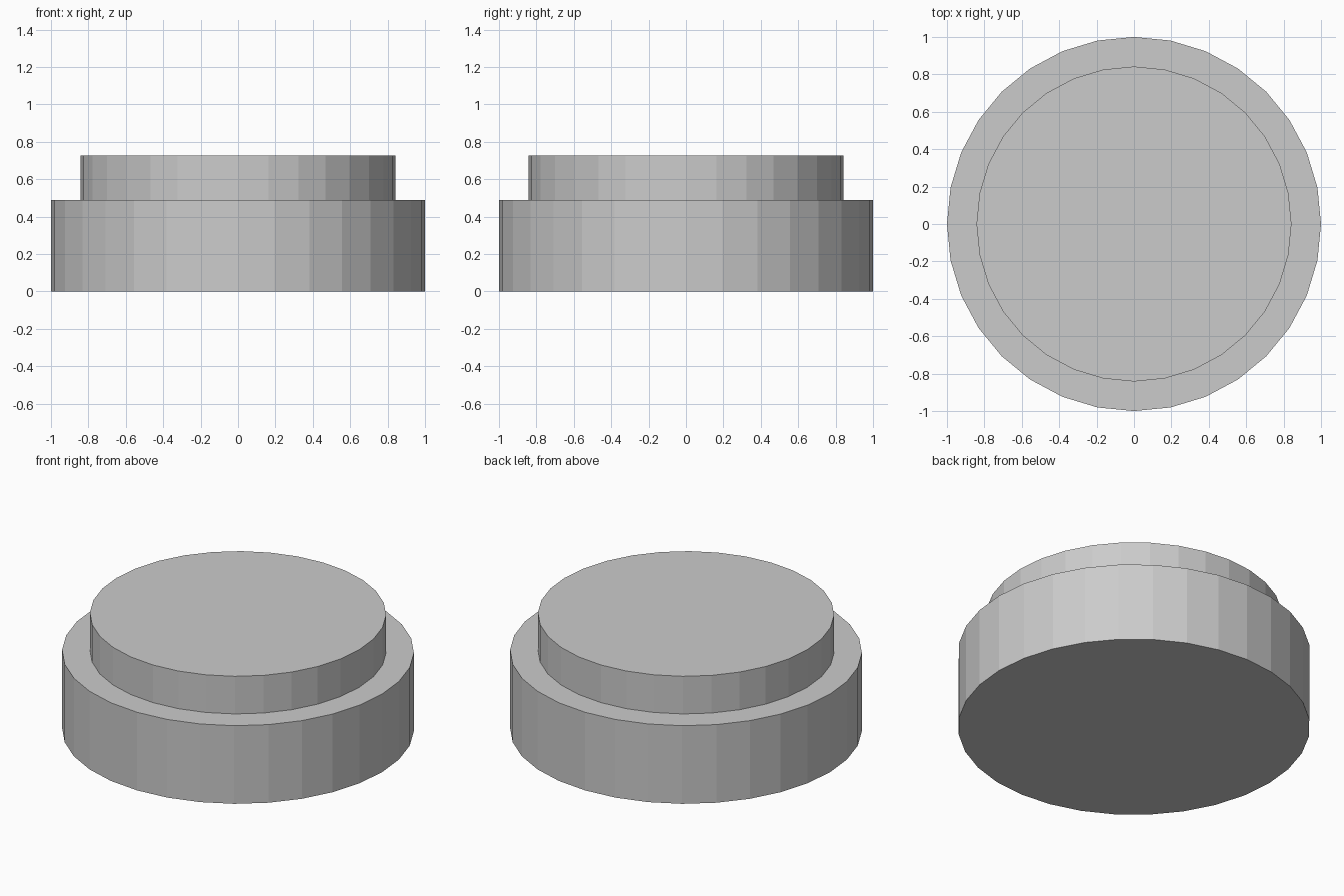
import bpy

if "Cube" in bpy.data.objects:
    bpy.data.objects.remove(bpy.data.objects["Cube"])

SIDES = 32


def disc(name, radius, z_bottom, z_top):
    """Upright flat-shaded cylinder between two heights."""
    bpy.ops.mesh.primitive_cylinder_add(
        vertices=SIDES, radius=radius, depth=z_top - z_bottom,
        location=(0, 0, (z_bottom + z_top) / 2))
    obj = bpy.context.object
    obj.name = name
    return obj


# Wide lower housing
disc("base", 1.0, 0.0, 0.49)

# Narrower raised disc on top
disc("button_cap", 0.842, 0.49, 0.726)
